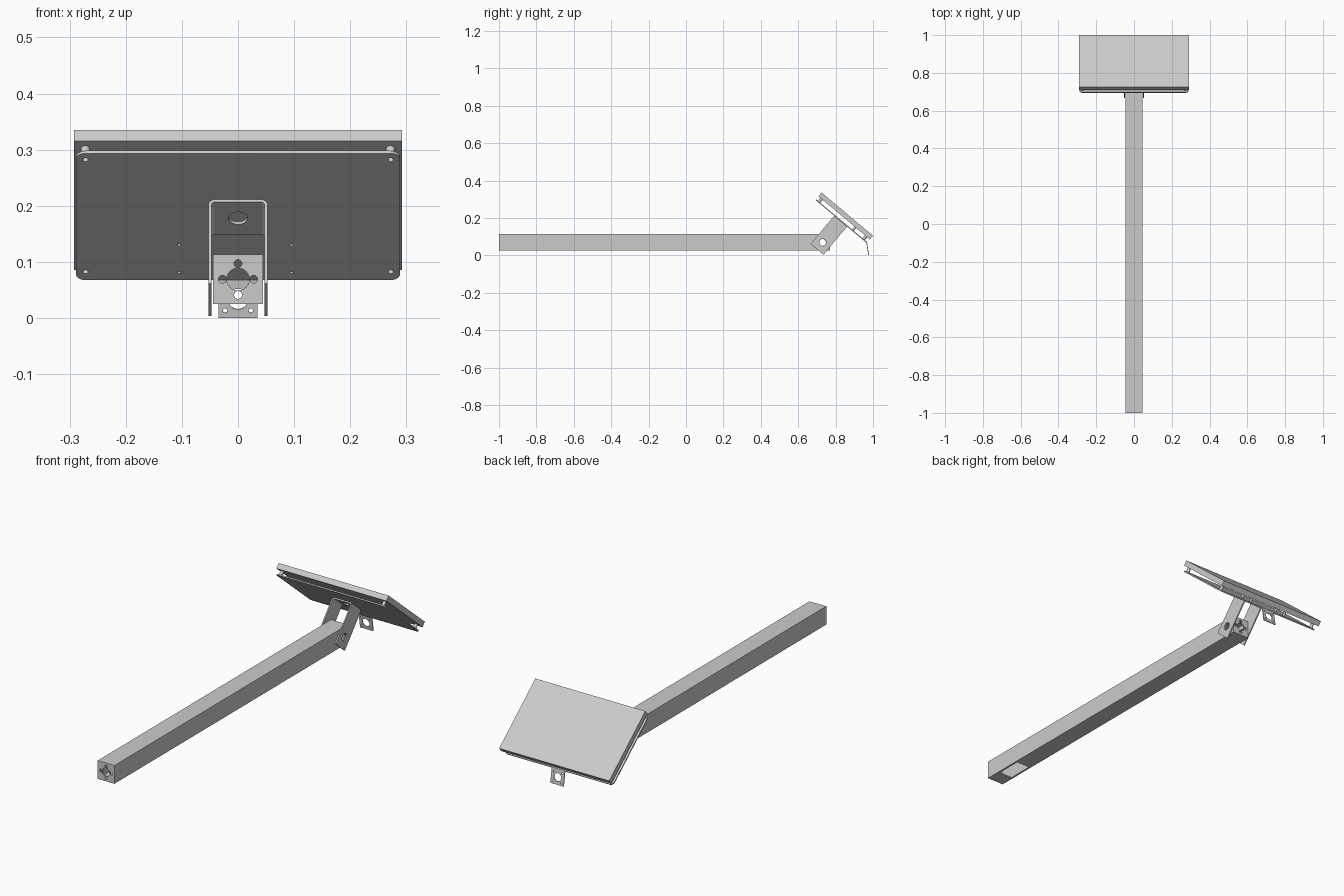
import bpy, bmesh
from math import sin, cos, pi, radians
from mathutils import Matrix, Vector

cube = bpy.data.objects.get("Cube")
if cube:
    bpy.data.objects.remove(cube, do_unlink=True)

grey = bpy.data.materials.new("light_grey_metal")
grey.use_nodes = True
grey.diffuse_color = (0.6, 0.6, 0.6, 1)
grey.node_tree.nodes["Principled BSDF"].inputs["Base Color"].default_value = (0.6, 0.6, 0.6, 1)

X, Y, Z = Vector((1, 0, 0)), Vector((0, 1, 0)), Vector((0, 0, 1))
TILT = radians(40)
D = Vector((0, cos(TILT), -sin(TILT)))   # down the slope of the panel
N = Vector((0, sin(TILT), cos(TILT)))    # out of the panel


def box(cx, cy, w, h, r=0.0, steps=6):
    """Outline of a rectangle, with rounded corners if r is given."""
    pts = []
    for k, (sx, sy) in enumerate(((1, 1), (-1, 1), (-1, -1), (1, -1))):
        for i in range(steps + 1 if r else 1):
            a = (k + i / steps) * pi / 2
            p = Vector((cx + sx * (w / 2 - r) + r * cos(a), cy + sy * (h / 2 - r) + r * sin(a)))
            if not r:
                p = Vector((cx + sx * w / 2, cy + sy * h / 2))
            if not pts or (p - pts[-1]).length > 1e-5:
                pts.append(p)
    if (pts[0] - pts[-1]).length < 1e-5:
        pts.pop()
    return pts


def circle(cx, cy, r):
    return box(cx, cy, 2 * r, 2 * r, r)


def plate(name, outlines, thick, u, v, origin):
    """Flat part: first outline is the rim, the others are holes."""
    curve = bpy.data.curves.new(name, "CURVE")
    curve.dimensions = "2D"
    curve.fill_mode = "BOTH"
    curve.extrude = thick / 2
    for pts in outlines:
        s = curve.splines.new("POLY")
        s.points.add(len(pts) - 1)
        for p, q in zip(s.points, pts):
            p.co = (q[0], q[1], 0, 1)
        s.use_cyclic_u = True
    tmp = bpy.data.objects.new(name + "_outline", curve)
    bpy.context.collection.objects.link(tmp)
    bpy.context.view_layer.update()
    dg = bpy.context.evaluated_depsgraph_get()
    mesh = bpy.data.meshes.new_from_object(tmp.evaluated_get(dg))
    bpy.data.objects.remove(tmp, do_unlink=True)
    w = u.cross(v)
    m = Matrix((u, v, w)).transposed().to_4x4()
    m.translation = origin
    bm = bmesh.new()
    bm.from_mesh(mesh)
    bmesh.ops.remove_doubles(bm, verts=bm.verts, dist=1e-5)
    bm.transform(m)
    bmesh.ops.recalc_face_normals(bm, faces=bm.faces)
    bm.to_mesh(mesh)
    bm.free()
    mesh.materials.clear()
    mesh.materials.append(grey)
    ob = bpy.data.objects.new(name, mesh)
    bpy.context.collection.objects.link(ob)
    bpy.ops.object.select_all(action="DESELECT")
    ob.select_set(True)
    bpy.context.view_layer.objects.active = ob
    bpy.ops.object.shade_smooth_by_angle(angle=radians(35))
    return ob


# Square hollow arm
T = 0.006
ARM_W, ARM_H, ARM_Z = 0.089, 0.088, 0.069
ARM_Y0, ARM_Y1 = -1.0, 0.77
LEN, MID = ARM_Y1 - ARM_Y0, (ARM_Y0 + ARM_Y1) / 2
PIVOT_Y = 0.73
rim = box(0, MID, ARM_W, LEN)
plate("arm_top", [rim], T, X, Y, Z * (ARM_Z + (ARM_H - T) / 2))
plate("arm_bottom", [rim, box(0, -0.865, 0.07, 0.13)], T, X, Y, Z * (ARM_Z - (ARM_H - T) / 2))
for side, s in (("left", 1), ("right", -1)):
    plate("arm_side_" + side,
          [box(MID, ARM_Z, LEN, ARM_H - 2 * T), circle(PIVOT_Y, ARM_Z, 0.018)],
          T, Y, Z, X * s * (ARM_W - T) / 2)

# End caps with a cable hole and four bolt holes
holes = [circle(0, ARM_Z, 0.02)]
holes += [circle(dx, ARM_Z + dz, 0.007) for dx, dz in ((0.028, 0), (-0.028, 0), (0, 0.028), (0, -0.028))]
for name, y in (("front_end_cap", ARM_Y0 + T / 2), ("back_end_cap", ARM_Y1 - T / 2)):
    plate(name, [box(0, ARM_Z, ARM_W - 2 * T, ARM_H - 2 * T)] + holes, T, X, Z, Y * y)

# U bracket: base, two bends and two legs
TOP, BOTTOM, HALF, BEND = 0.671, 0.475, 0.053, 0.012
BD, BW = 0.516, 0.09
plate("bracket_base", [box(0, BD, 2 * (HALF - BEND), BW), circle(0, BD, 0.017)],
      T, X, D, N * (TOP - T / 2))
for side, s in (("left", 1), ("right", -1)):
    leg_top = TOP - BEND
    plate("bracket_leg_" + side,
          [box(BD, (leg_top + BOTTOM) / 2, BW, leg_top - BOTTOM), circle(BD, 0.523, 0.018)],
          T, D, N, X * s * (HALF - T / 2))
    arc = [(r, i * pi / 12) for r, order in ((BEND, range(7)), (BEND - T, range(6, -1, -1))) for i in order]
    plate("bracket_bend_" + side,
          [[(s * (HALF - BEND + r * cos(a)), leg_top + r * sin(a)) for r, a in arc]],
          BW, X, N, D * BD)

# Back plate, standoffs and panel
corners = [(x, d) for x in (-0.272, 0.272) for d in (0.361, 0.672)]
inner = [(x, d) for x in (-0.105, 0.095) for d in (0.597, 0.674)]
plate("back_plate",
      [box(0, 0.519, 0.578, 0.352, 0.018)]
      + [circle(x, d, 0.005) for x, d in corners] + [circle(x, d, 0.003) for x, d in inner],
      T, X, D, N * (TOP + T / 2))
for kind, spots, r_out, r_in in (("corner", corners, 0.008, 0.005), ("inner", inner, 0.006, 0.003)):
    for i, (x, d) in enumerate(spots):
        plate(f"{kind}_standoff_{i + 1}", [circle(x, d, r_out), circle(x, d, r_in)],
              0.02, X, D, N * (TOP + T + 0.01))
plate("panel", [box(0, 0.519, 0.584, 0.358)], 0.026, X, D, N * (TOP + T + 0.033))

# Hanging tab with a large hole and four small ones
foot, top = Vector((0, 0.977, 0.0005)), Vector((0, 0.9655, 0.072))
up = (top - foot).normalized()
h = (top - foot).length
plate("hanging_tab",
      [box(0, h / 2, 0.07, h), circle(0, 0.034, 0.0185)]
      + [circle(x, v, 0.004) for x in (-0.023, 0.023) for v in (0.013, 0.056)],
      0.004, X, up, foot)
